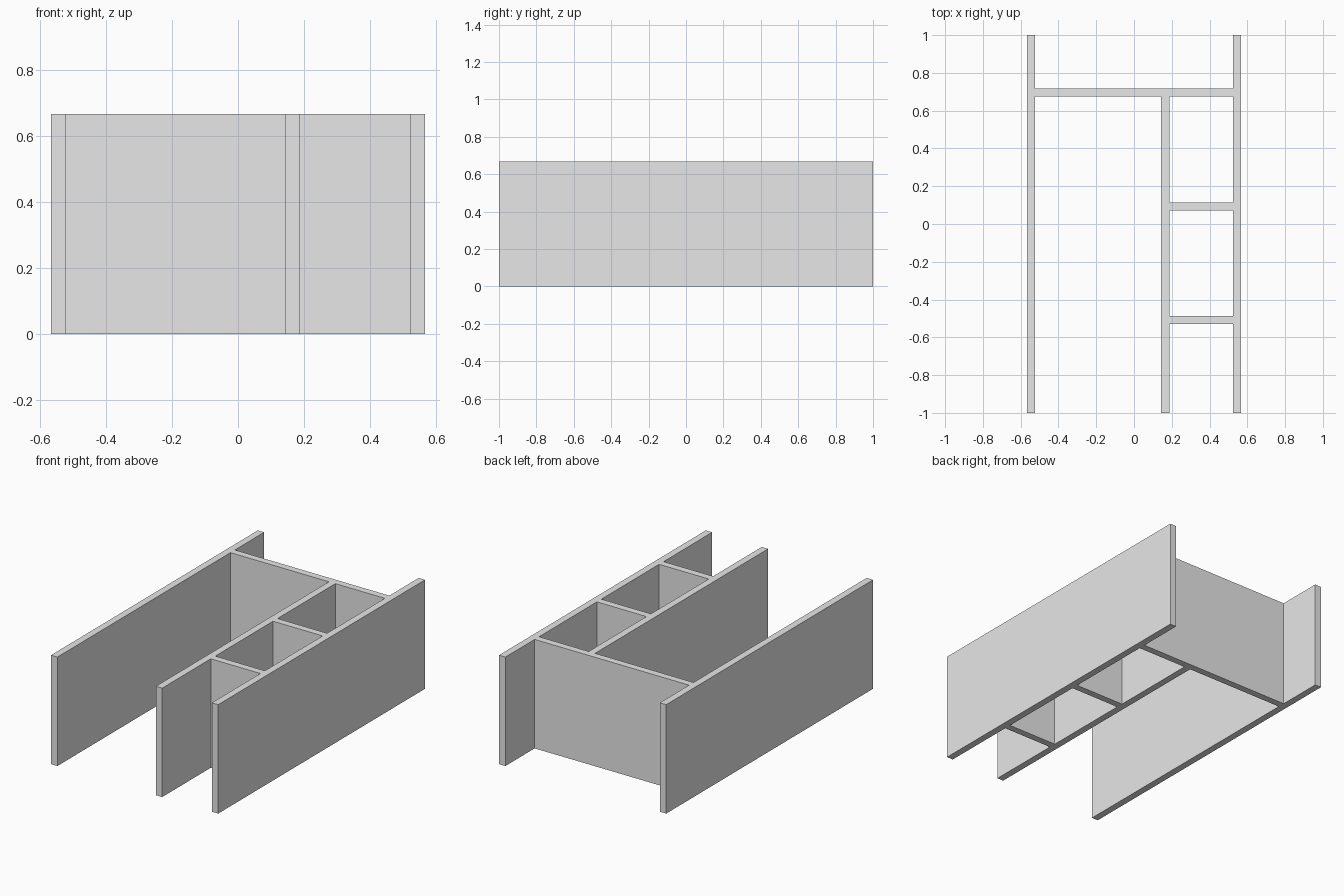
import bpy

old = bpy.data.objects.get("Cube")
if old:
    bpy.data.objects.remove(old, do_unlink=True)

# Single matte grey
grey = bpy.data.materials.new("light_grey")
grey.use_nodes = True
colour = (0.8, 0.8, 0.8, 1.0)
grey.diffuse_color = colour
grey.node_tree.nodes["Principled BSDF"].inputs["Base Color"].default_value = colour

HEIGHT = 0.667
THICK = 0.043
HALF_X = 0.566


def panel(name, x0, x1, y0, y1):
    """Upright panel standing on the ground, given its plan rectangle."""
    bpy.ops.mesh.primitive_cube_add(
        size=1, location=((x0 + x1) / 2, (y0 + y1) / 2, HEIGHT / 2))
    ob = bpy.context.object
    ob.name = name
    ob.scale = (x1 - x0, y1 - y0, HEIGHT)
    bpy.ops.object.transform_apply(location=False, rotation=False, scale=True)
    ob.data.materials.append(grey)
    return ob


# Full-length outer walls
inner = HALF_X - THICK
panel("right_wall", -HALF_X, -inner, -1, 1)
panel("left_wall", inner, HALF_X, -1, 1)

# Cross wall near the back
back_y = 0.674
panel("back_cross_wall", -inner, inner, back_y, back_y + THICK)

# Inner wall running from the front to the cross wall
div_x = 0.144
panel("inner_wall", div_x, div_x + THICK, -1, back_y)

# Short partitions, evenly spaced ahead of the cross wall
for name, step in (("rear_partition", 1), ("front_partition", 2)):
    y = back_y - step * 0.602
    panel(name, div_x + THICK, inner, y, y + THICK)
